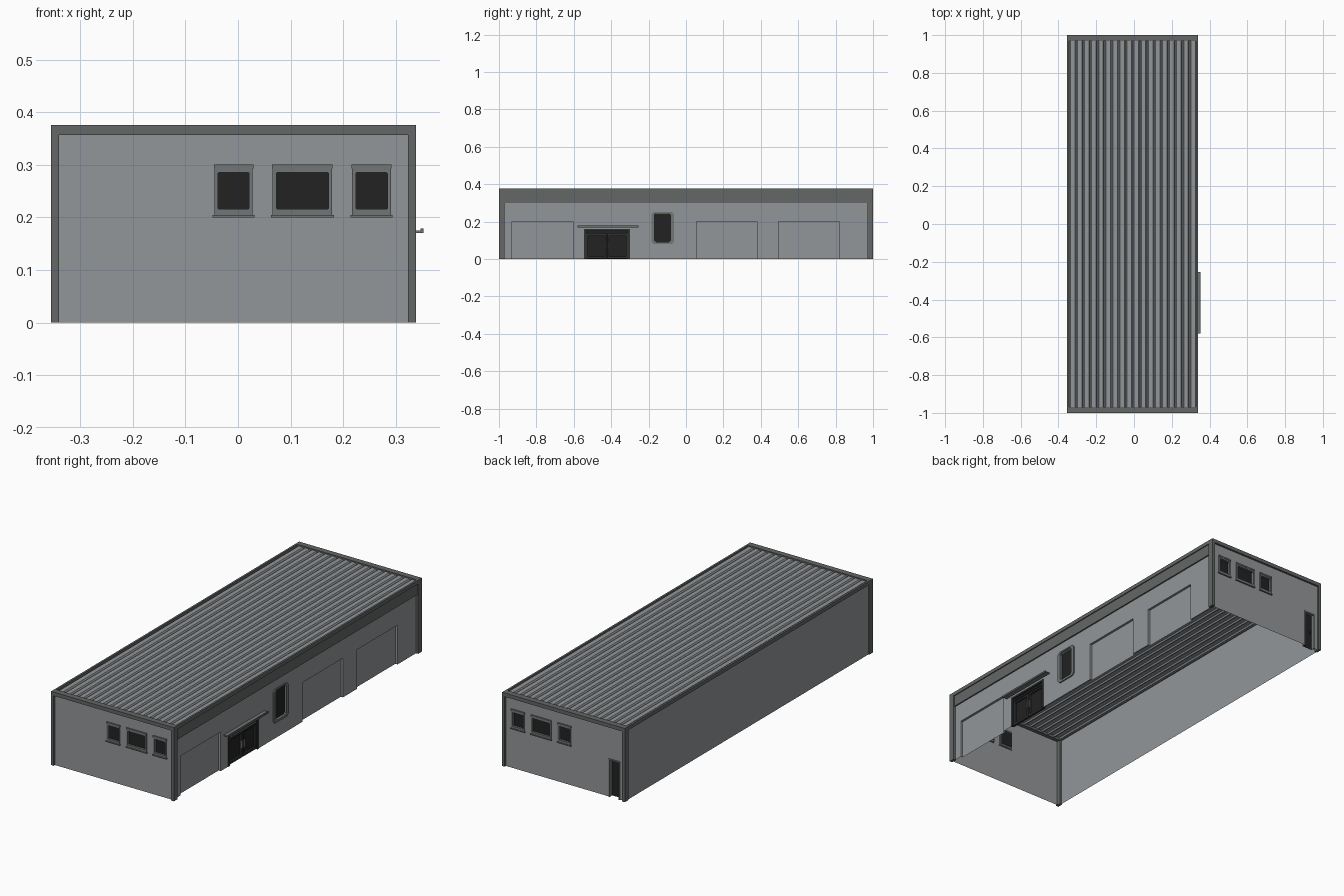
import bpy, bmesh, math
from mathutils import Vector

if "Cube" in bpy.data.objects:
    bpy.data.objects.remove(bpy.data.objects["Cube"])


def material(name, r, g, b):
    m = bpy.data.materials.new(name)
    m.diffuse_color = (r, g, b, 1)
    m.use_nodes = True
    m.node_tree.nodes["Principled BSDF"].inputs["Base Color"].default_value = m.diffuse_color
    return m


WALL = material("wall grey", 0.29, 0.305, 0.32)
TRIM = material("trim dark grey", 0.125, 0.135, 0.13)
FRAME = material("frame grey", 0.165, 0.18, 0.18)
DARK = material("dark glass", 0.016, 0.016, 0.016)
COAL = material("charcoal", 0.03, 0.031, 0.031)

# Wall frames: u along the wall, v up, d inward depth
front = lambda u, v, d: Vector((u, -0.99 + d, v))
back = lambda u, v, d: Vector((u, 0.99 - d, v))
right = lambda u, v, d: Vector((0.326 - d, u, v))
left = lambda u, v, d: Vector((-0.350 + d, u, v))


def finish(name, bm, mats):
    me = bpy.data.meshes.new(name)
    bm.to_mesh(me)
    bm.free()
    for m in mats:
        me.materials.append(m)
    ob = bpy.data.objects.new(name, me)
    bpy.context.collection.objects.link(ob)
    return ob


def box(name, lo, hi, mat):
    bm = bmesh.new()
    bmesh.ops.create_cube(bm, size=1)
    for v in bm.verts:
        v.co = Vector([(a + b) / 2 + c * (b - a) for a, b, c in zip(lo, hi, v.co)])
    return finish(name, bm, [mat])


def wall_box(name, at, r, d0, d1, mat):
    a, b = at(r[0], r[2], d0), at(r[1], r[3], d1)
    return box(name, [min(p) for p in zip(a, b)], [max(p) for p in zip(a, b)], mat)


def wall(name, at, u0, u1, top, holes):
    """Sheet wall with recessed openings (u0, u1, v0, v1, depth, material slot)."""
    bm = bmesh.new()

    def quad(pts, slot=0):
        bm.faces.new([bm.verts.new(at(*p)) for p in pts]).material_index = slot

    us = sorted({u0, u1, *(h[0] for h in holes), *(h[1] for h in holes)})
    vs = sorted({0, top, *(h[2] for h in holes), *(h[3] for h in holes)})

    def recess(u, v):
        for h in holes:
            if h[0] < u < h[1] and h[2] < v < h[3]:
                return h[4], h[5]
        return 0, 0

    for a, b in zip(us, us[1:]):
        for c, e in zip(vs, vs[1:]):
            d, slot = recess((a + b) / 2, (c + e) / 2)
            quad([(a, c, d), (b, c, d), (b, e, d), (a, e, d)], slot)
    for a, b, c, e, d, slot in holes:   # reveals
        for (p, q), (s, t) in (((a, c), (a, e)), ((b, c), (b, e)),
                               ((a, e), (b, e)), ((a, c), (b, c))):
            if q == t == 0:
                continue
            quad([(p, q, 0), (s, t, 0), (s, t, d), (p, q, d)])
    bmesh.ops.remove_doubles(bm, verts=bm.verts, dist=1e-5)
    bmesh.ops.recalc_face_normals(bm, faces=bm.faces)
    bm.faces.ensure_lookup_table()
    out = at(0, 0, -1) - at(0, 0, 0)
    if max(bm.faces, key=lambda f: f.calc_area()).normal.dot(out) < 0:
        bmesh.ops.reverse_faces(bm, faces=bm.faces)
    return finish(name, bm, [WALL, DARK])


def octagon(r, c):
    a, b, e, f = r
    return [(a + c, e), (b - c, e), (b, e + c), (b, f - c),
            (b - c, f), (a + c, f), (a, f - c), (a, e + c)]


def ring(name, at, r, inner, c, d0, d1, mat):
    """Chamfered rectangular surround."""
    bm = bmesh.new()
    loops = [[bm.verts.new(at(u, v, d)) for u, v in octagon(q, k)]
             for q, k, d in ((r, c, d0), (inner, c * 0.7, d0), (inner, c * 0.7, d1), (r, c, d1))]
    for i in range(4):
        p, q = loops[i], loops[(i + 1) % 4]
        for j in range(8):
            k = (j + 1) % 8
            bm.faces.new((p[j], p[k], q[k], q[j]))
    bmesh.ops.recalc_face_normals(bm, faces=bm.faces)
    return finish(name, bm, [mat])


# End walls: three windows each, plus a door at the back
windows = [(-0.045, 0.028), (0.066, 0.179), (0.217, 0.291)]
holes = [(a + 0.005, b - 0.005, 0.212, 0.290, 0.010, 1) for a, b in windows]
door = (-0.318, -0.262, 0, 0.19)
wall("front_wall", front, -0.350, 0.326, 0.366, holes)
wall("back_wall", back, -0.350, 0.326, 0.366, holes + [(*door, 0.018, 1)])
for tag, at in (("front", front), ("back", back)):
    for a, b in windows:
        ring(tag + "_window_frame", at, (a, b, 0.203, 0.300),
             (a + 0.007, b - 0.007, 0.216, 0.285), 0.002, -0.005, 0.006, FRAME)
        wall_box(tag + "_window_sill", at, (a - 0.003, b + 0.003, 0.200, 0.205), -0.008, 0.003, FRAME)
        wall_box(tag + "_window_head", at, (a - 0.001, b + 0.001, 0.293, 0.301), -0.007, 0.003, FRAME)

# Back door surround
for r in ((-0.322, -0.315, 0, 0.194), (-0.265, -0.258, 0, 0.194), (-0.322, -0.258, 0.187, 0.194)):
    wall_box("back_door_frame", back, r, -0.004, 0.010, FRAME)
wall_box("back_door_handle", back, (-0.310, -0.304, 0.085, 0.10), 0.010, 0.018, COAL)

# Right wall: three loading bays, double door and tall window
bays = [(-0.93, -0.605), (0.055, 0.38), (0.495, 0.82)]
wall("right_wall", right, -0.99, 0.99, 0.366,
     [(a, b, 0, 0.2, 0.012, 0) for a, b in bays] +
     [(-0.545, -0.30, 0, 0.16, 0.014, 1), (-0.175, -0.077, 0.09, 0.24, 0.010, 1)])
wall("left_wall", left, -0.99, 0.99, 0.366, [])
ring("tall_window_frame", right, (-0.185, -0.065, 0.080, 0.252),
     (-0.168, -0.084, 0.092, 0.245), 0.012, -0.006, 0.006, FRAME)

# Double door: posts, transom and framed leaves
for r in ((-0.545, -0.533, 0, 0.16), (-0.312, -0.30, 0, 0.16),
          (-0.545, -0.30, 0.15, 0.16), (-0.545, -0.30, 0.132, 0.140)):
    wall_box("double_door_frame", right, r, -0.003, 0.012, COAL)
for a, b in ((-0.533, -0.424), (-0.421, -0.312)):
    ring("door_leaf_frame", right, (a, b, 0.002, 0.132),
         (a + 0.010, b - 0.010, 0.014, 0.124), 0.001, 0.004, 0.013, COAL)
for u in (-0.434, -0.415):
    wall_box("door_handle", right, (u, u + 0.004, 0.05, 0.09), -0.003, 0.004, TRIM)

# Door canopy: slab with a raised lip
wall_box("door_canopy", right, (-0.58, -0.255, 0.170, 0.175), -0.027, 0, FRAME)
wall_box("canopy_lip", right, (-0.58, -0.255, 0.170, 0.179), -0.027, -0.021, TRIM)

# Corner columns
for x in (-0.355, 0.323):
    for y in (-1, 0.97):
        box("corner_column", (x, y, 0), (x + 0.015, y + 0.03, 0.357), TRIM)

# Roof edge trim and the fascia band over the bays
for y in (-1, 0.97):
    box("end_roof_trim", (-0.355, y, 0.357), (0.338, y + 0.03, 0.376), TRIM)
for x in (-0.355, 0.328):
    box("side_roof_trim", (x, -0.97, 0.357), (x + 0.010, 0.97, 0.376), TRIM)
box("fascia_band", (0.322, -0.97, 0.300), (0.333, 0.97, 0.357), TRIM)

# Corrugated roof sheet running the length of the building
bm = bmesh.new()
x0, n = -0.346, 18
pitch = (0.329 - x0) / n
profile = []
for i in range(n):
    for t, z in ((0, 0.363), (0.14, 0.363), (0.26, 0.370), (0.88, 0.370)):
        profile.append((x0 + (i + t) * pitch, z))
profile.append((0.329, 0.363))
rows = [[bm.verts.new((x, y, z)) for x, z in profile] for y in (-0.972, 0.972)]
for i in range(len(profile) - 1):
    bm.faces.new((rows[0][i], rows[0][i + 1], rows[1][i + 1], rows[1][i]))
finish("corrugated_roof", bm, [WALL])
